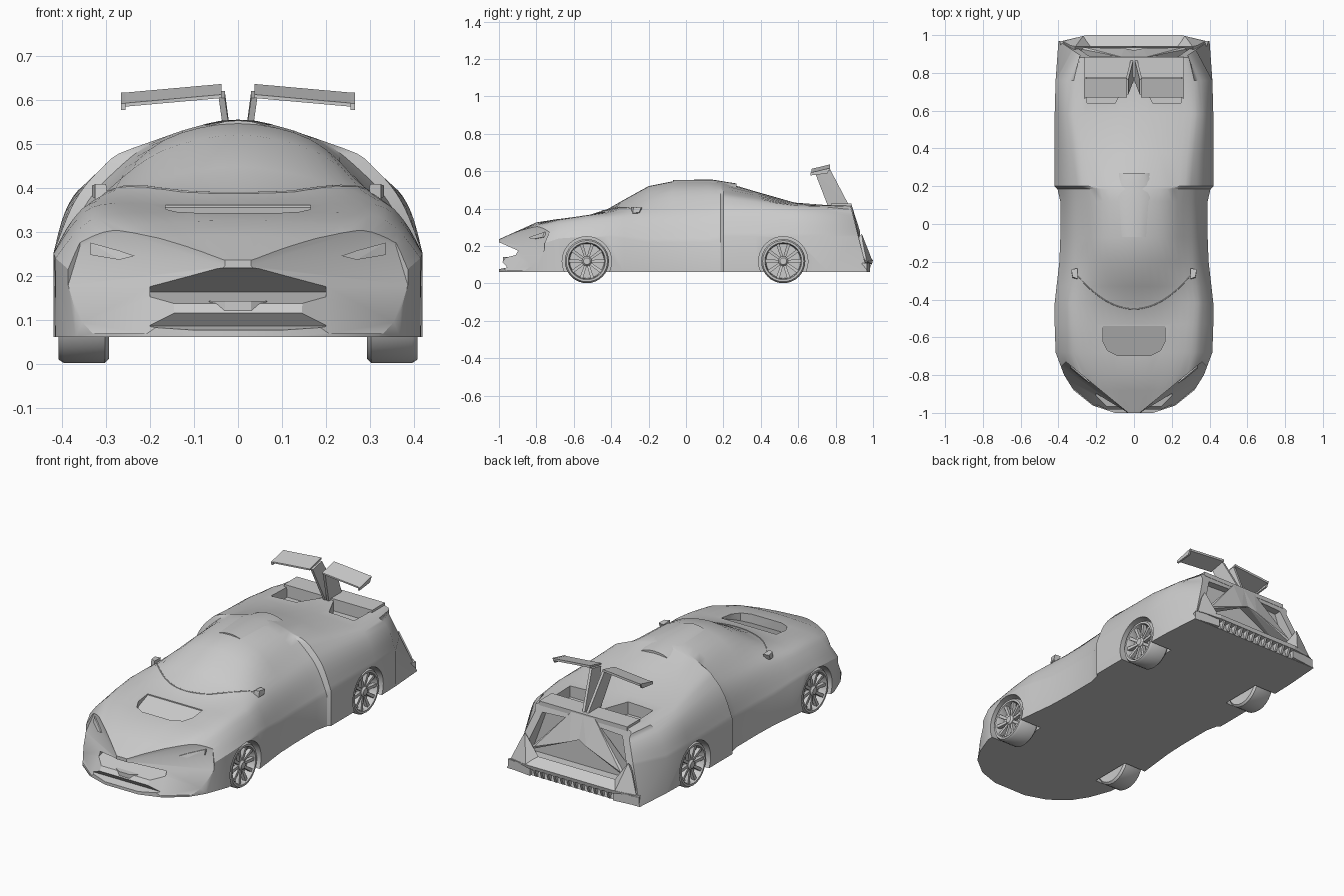
import bpy, bmesh, math
from mathutils import Vector

if "Cube" in bpy.data.objects:
    bpy.data.objects.remove(bpy.data.objects["Cube"])


def finish(name, bm, angle=None):
    bmesh.ops.recalc_face_normals(bm, faces=bm.faces[:])
    me = bpy.data.meshes.new(name)
    bm.to_mesh(me)
    bm.free()
    ob = bpy.data.objects.new(name, me)
    bpy.context.collection.objects.link(ob)
    if angle:
        smooth(ob, angle)
    return ob


def activate(ob):
    bpy.ops.object.select_all(action='DESELECT')
    ob.select_set(True)
    bpy.context.view_layer.objects.active = ob


def smooth(ob, angle):
    activate(ob)
    bpy.ops.object.shade_smooth_by_angle(angle=math.radians(angle))


def skin(rings, closed_ends=True):
    """Bridge a list of equal-length closed rings."""
    bm = bmesh.new()
    vs = [[bm.verts.new(p) for p in r] for r in rings]
    n = len(rings[0])
    for a, b in zip(vs, vs[1:]):
        for i in range(n):
            bm.faces.new((a[i], a[(i + 1) % n], b[(i + 1) % n], b[i]))
    if closed_ends:
        bm.faces.new(vs[0])
        bm.faces.new(vs[-1])
    return bm


def prism(name, pts, axis, a, b):
    def place(p, h):
        q = list(p)
        q.insert('xyz'.index(axis), h)
        return q
    return finish(name, skin([[place(p, h) for p in pts] for h in (a, b)]))


def hull(name, pts, s=1):
    bm = bmesh.new()
    for x, y, z in pts:
        bm.verts.new((x * s, y, z))
    bmesh.ops.convex_hull(bm, input=bm.verts[:])
    return finish(name, bm)


def cut(ob, cutter):
    activate(ob)
    m = ob.modifiers.new('cut', 'BOOLEAN')
    m.operation, m.object, m.solver = 'DIFFERENCE', cutter, 'EXACT'
    bpy.ops.object.modifier_apply(modifier=m.name)
    bpy.data.objects.remove(cutter)


def catmull(p, steps):
    out = []
    for i in range(len(p) - 1):
        a, b, c, d = p[max(i - 1, 0)], p[i], p[i + 1], p[min(i + 2, len(p) - 1)]
        for k in range(steps):
            t = k / steps
            out.append(0.5 * (2 * b + (c - a) * t + (2 * a - 5 * b + 4 * c - d) * t * t
                              + (3 * b - a - 3 * c + d) * t ** 3))
    return out + [p[-1]]


# Body sections: y, half width, belt z, rail x, rail z, roof edge x, roof edge z, top z
SECTIONS = [
    (-1.0, .10, .14, .06, .230, .03, .235, .236),
    (-.96, .22, .15, .13, .250, .06, .253, .254),
    (-.88, .32, .17, .20, .280, .10, .288, .290),
    (-.80, .37, .20, .26, .308, .12, .322, .326),
    (-.68, .415, .24, .30, .338, .15, .344, .345),
    (-.53, .42, .25, .31, .362, .16, .362, .362),
    (-.42, .42, .25, .32, .370, .17, .387, .397),
    (-.33, .41, .24, .31, .382, .17, .422, .448),
    (-.20, .395, .22, .29, .400, .17, .485, .520),
    (-.07, .39, .22, .285, .405, .165, .510, .546),
    (.12, .39, .22, .285, .420, .165, .515, .552),
    (.185, .405, .23, .29, .428, .175, .513, .546),
    (.20, .42, .25, .315, .440, .24, .490, .543),
    (.37, .42, .25, .33, .425, .25, .462, .492),
    (.58, .42, .25, .35, .405, .27, .420, .432),
    (.76, .415, .25, .34, .392, .27, .415, .418),
    (.88, .40, .25, .284, .368, .265, .415, .418),
]
rings = []
for y, w, zb, x4, z4, x5, z5, top in SECTIONS:
    last = y == .88
    belt, rail = Vector((.328 if last else w, zb)), Vector((x4, z4))
    shoulder = belt.lerp(rail, .55) + (Vector((0, 0)) if last else Vector((.012, .01)))
    upper = [belt, shoulder, rail, Vector((x5, z5)), Vector((0, top)), Vector((-x5, z5))]
    half = [Vector((w, .06))] + catmull(upper, 4)[:17]
    ring = half + [Vector((-p.x, p.y)) for p in reversed(half[:-1])]
    slant = .25 if last else 0
    rings.append([(p.x, y + slant * (.418 - p.y), p.y) for p in ring])
body = finish('body', skin(rings))

# Pointed nose: trim each side below the V-shaped bonnet edge
for s in (1, -1):
    edge = [(.03, -1.0, .222), (.36, -.73, .265), (.03, -1.0, .42), (.36, -.73, .42),
            (.17, -.995, .068), (.42, -.79, .068)]
    cut(body, hull('nose_cut', edge + [(x + .25, y - .3, z) for x, y, z in edge], s))

# Mouth, hood vent, wheel arches, deck openings and rear recess
cut(body, prism('mouth_cut', [(-1.05, .226), (-.99, .216), (-.95, .198), (-.87, .163), (-.965, .137),
                              (-.982, .115), (-.955, .085), (-1.05, .066)], 'x', -.2, .2))
vent = [(.165, -.54), (.165, -.62), (.14, -.67), (.09, -.695), (-.09, -.695), (-.14, -.67),
        (-.165, -.62), (-.165, -.54)]
cut(body, hull('vent_cut', [(x, y, z) for x, y in vent for z in (.355 + (y + .54) * .4, .5)]))
for y in (-.53, .52):
    for s in (1, -1):
        arch = [(y + .132 * math.cos(i * math.tau / 32), .118 + .132 * math.sin(i * math.tau / 32))
                for i in range(32)]
        cut(body, prism('arch_cut', arch, 'x', s * .285, s * .5))
for s in (1, -1):
    cut(body, hull('deck_cut', [(x, y, z) for x, y in ((.03, .78), (.25, .78), (.25, .64), (.10, .64))
                                for z in (.36, .5)], s))
cut(body, prism('rear_cut', [(-.33, .13), (.33, .13), (.24, .375), (.04, .385), (0, .35),
                             (-.04, .385), (-.24, .375)], 'y', .85, 1.1))
smooth(body, 32)
bpy.context.view_layer.update()

# Windscreen base trim laid on the body
cu = bpy.data.curves.new('windscreen_trim', 'CURVE')
cu.dimensions, cu.bevel_depth, cu.bevel_resolution = '3D', .003, 1
sp = cu.splines.new('POLY')
sp.points.add(24)
for i, p in enumerate(sp.points):
    t = i / 12 - 1
    x, y = .31 * t, -.45 + .19 * t * t
    hit, loc, _, _ = body.ray_cast((x, y, 1), (0, 0, -1))
    p.co = (x, y, loc.z, 1)
bpy.context.collection.objects.link(bpy.data.objects.new('windscreen_trim', cu))

# Wheels: lathed tyre and dish, ten spokes, hub
PROFILE = [(.085, .295), (.108, .293), (.118, .303), (.118, .396), (.110, .408), (.099, .408),
           (.095, .400), (.092, .365), (.01, .365)]
for y in (-.53, .52):
    for s in (1, -1):
        place = lambda r, x, a: (s * x, y + r * math.cos(a), .119 + r * math.sin(a))
        bm = skin([[place(r, x, k * math.tau / 32) for k in range(32)] for r, x in PROFILE])
        finish('wheel', bm, 35)
        for k in range(10):
            a = k * math.tau / 10
            hull('spoke', [place(r, x, a + d * h) for r, h, xo in ((.02, .35, .392), (.095, .09, .402))
                           for d in (1, -1) for x in (xo - .02, xo)])
        finish('hub', skin([[place(r, x, k * math.tau / 16) for k in range(16)]
                            for r, x in ((.026, .36), (.026, .395), (.018, .404))]), 35)

for s in (1, -1):
    # Headlights
    base = []
    for x, z in ((.235, .245), (.27, .257), (.335, .275), (.335, .247), (.27, .236)):
        hit, loc, _, _ = body.ray_cast((x, -2, z), (0, 1, 0))
        base += [(x, loc.y + .02, z), (x, loc.y - .008, z)]
    hull('headlight', base, s)

    # Door mirrors
    hull('door_mirror', [(.296, -.295, .365), (.296, -.25, .365), (.30, -.235, .405), (.30, -.29, .408),
                         (.325, -.285, .375), (.332, -.25, .38), (.332, -.24, .405), (.325, -.28, .408)], s)

    # Rear wing halves, end plates and forward-leaning struts
    hull('wing', [(x, y, z - d) for x, d in ((.038, 0), (.262, .02))
                  for y, z in ((.67, .604), (.67, .612), (.77, .624), (.77, .636))], s)
    hull('wing_end', [(x, y, z) for x in (.256, .266)
                      for y, z in ((.665, .577), (.755, .588), (.77, .617), (.665, .592))], s)
    hull('wing_strut', [(x + d, y, z) for d in (0, .014)
                        for x, y, z in ((.002, .76, .41), (.002, .875, .41), (.03, .765, .62), (.03, .685, .604))], s)

    # Deck plate and the arms spreading over the rear recess
    hull('deck_plate', [(x, y, z) for x, y in ((0, .775), (.265, .775), (.265, .885), (0, .885))
                        for z in (.405, .428)], s)
    hull('rear_arm', [(.0, .885, .42), (.07, .885, .42), (.0, .92, .30), (.05, .93, .28), (0, .84, .33),
                      (.26, .935, .20), (.30, .93, .17), (.26, .85, .19)], s)

    # Faceted rear bumper half with raised corner
    hull('rear_bumper', [(0, .93, .10), (.33, .93, .10), (0, .94, .155), (.25, .94, .155),
                         (0, 1.0, .125), (.25, 1.0, .125), (.385, .968, .115), (.37, .93, .115),
                         (.25, .995, .105), (0, .995, .105)], s)
    hull('bumper_corner', [(.22, .94, .14), (.31, .94, .265), (.335, .945, .22), (.38, .968, .11),
                           (.27, .995, .125), (.28, .90, .14), (.32, .90, .22)], s)
    hull('bumper_foot', [(x, y, z) for x, y in ((.25, .94), (.385, .94), (.395, .968), (.25, .985))
                         for z in (.062, .11)], s)

# Diffuser fins
for i in range(12):
    x = -.22 + i * .04
    prism('diffuser_fin', [(.94, .062), (.975, .062), (.995, .11), (.94, .11)], 'x', x - .006, x + .006)

# Roof scoop and chin lip
scoop = [[(w * math.cos(a * math.pi / 10), y, .50 + (z - .50) * math.sin(a * math.pi / 10))
          for a in range(11)] for y, w, z in ((-.07, .10, .553), (.14, .13, .555), (.27, .09, .534))]
finish('roof_scoop', skin(scoop), 35)
hull('chin_lip', [(x, y, z) for x, y in ((.065, -.955), (-.065, -.955), (.03, -.978), (-.03, -.978),
                                        (.08, -.88), (-.08, -.88)) for z in (.11, .142)])
